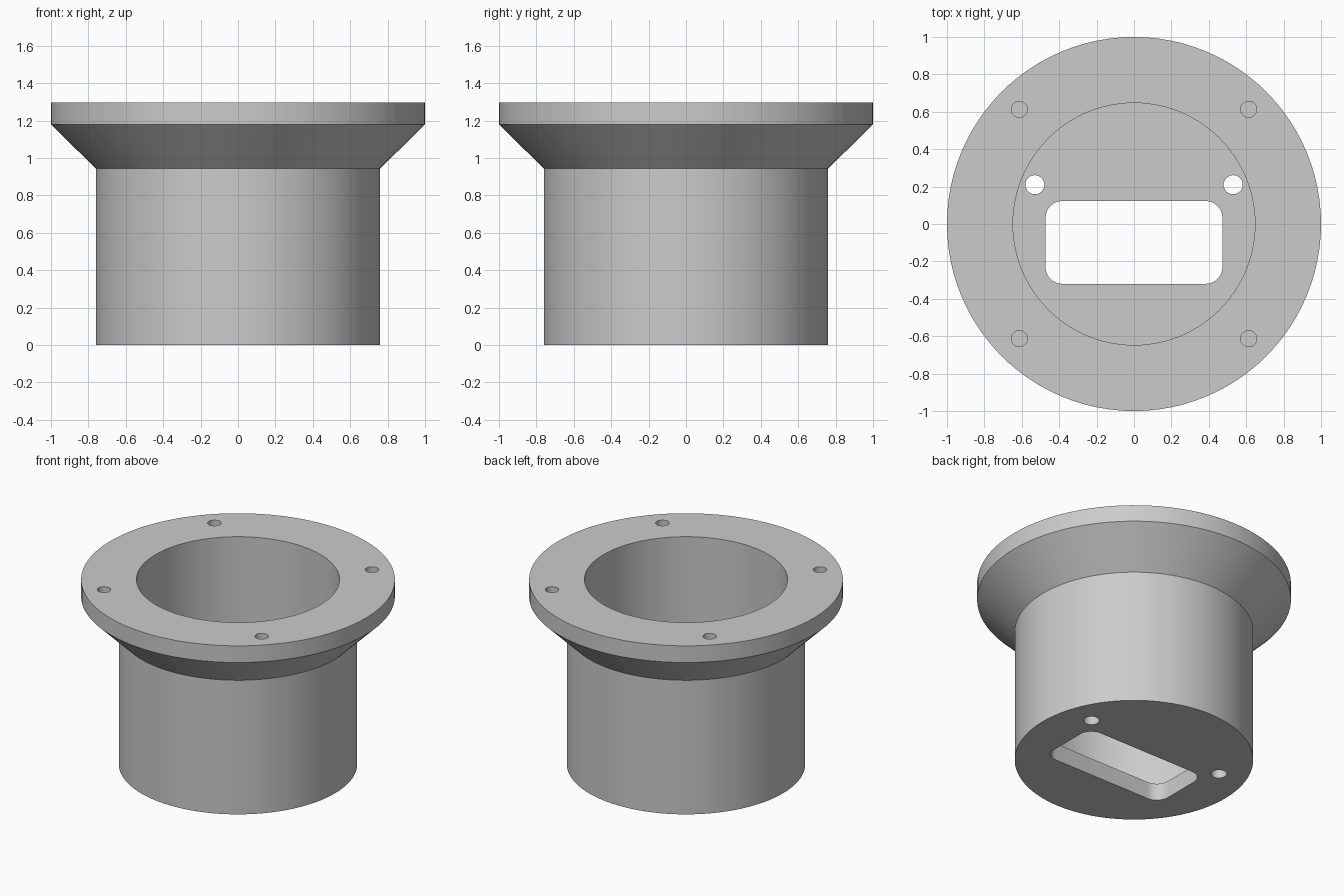
import bpy, bmesh
from math import cos, sin, pi, radians

if "Cube" in bpy.data.objects:
    bpy.data.objects.remove(bpy.data.objects["Cube"])

HEIGHT, FLOOR, SEGMENTS = 1.297, 0.12, 96

grey = bpy.data.materials.new("plain grey")
grey.use_nodes = True
colour = (0.6, 0.6, 0.6, 1)
grey.diffuse_color = colour
grey.node_tree.nodes["Principled BSDF"].inputs["Base Color"].default_value = colour


def make_object(name, bm):
    bmesh.ops.recalc_face_normals(bm, faces=bm.faces)
    mesh = bpy.data.meshes.new(name)
    bm.to_mesh(mesh)
    bm.free()
    obj = bpy.data.objects.new(name, mesh)
    bpy.context.collection.objects.link(obj)
    mesh.materials.append(grey)
    return obj


def circle(x, y, r, count, start=0, sweep=2 * pi):
    return [(x + r * cos(start + sweep * i / count),
             y + r * sin(start + sweep * i / count)) for i in range(count)]


def prism(name, outline, z0, z1):
    bm = bmesh.new()
    base = bm.faces.new([bm.verts.new((x, y, z0)) for x, y in outline])
    top = bmesh.ops.extrude_face_region(bm, geom=[base])["geom"]
    verts = [v for v in top if isinstance(v, bmesh.types.BMVert)]
    bmesh.ops.translate(bm, verts=verts, vec=(0, 0, z1 - z0))
    return make_object(name, bm)


def lathe(name, profile):
    bm = bmesh.new()
    rings = [[bm.verts.new((x, y, z)) for x, y in circle(0, 0, r, SEGMENTS)]
             for r, z in profile]
    for low, high in zip(rings, rings[1:]):
        for i in range(SEGMENTS):
            j = (i + 1) % SEGMENTS
            bm.faces.new((low[i], low[j], high[j], high[i]))
    bm.faces.new(rings[0])
    bm.faces.new(rings[-1])
    return make_object(name, bm)


# Flanged cup: outer wall, flared collar, rim, then the bore down to the floor
cup = lathe("flanged_cup", [(0.76, 0), (0.76, 0.943), (1, 1.18), (1, HEIGHT),
                            (0.647, HEIGHT), (0.647, FLOOR)])

# Rounded rectangular slot through the floor
half_x, low_y, high_y, corner = 0.473, -0.32, 0.123, 0.09
slot = []
for k, (sx, y) in enumerate([(1, high_y - corner), (-1, high_y - corner),
                             (-1, low_y + corner), (1, low_y + corner)]):
    arc = circle(sx * (half_x - corner), y, corner, 8, k * pi / 2, pi / 2)
    a = (k + 1) * pi / 2
    slot += arc + [(sx * (half_x - corner) + corner * cos(a), y + corner * sin(a))]
cutters = [prism("slot_cutter", slot, -0.1, FLOOR + 0.1)]

# Two floor holes and four blind screw holes in the rim
for sx in (-1, 1):
    cutters.append(prism("floor_hole_cutter", circle(sx * 0.53, 0.21, 0.051, 32),
                         -0.1, FLOOR + 0.1))
    for sy in (-1, 1):
        cutters.append(prism("screw_hole_cutter",
                             circle(sx * 0.613, sy * 0.613, 0.043, 32),
                             HEIGHT - 0.13, HEIGHT + 0.1))

bpy.ops.object.select_all(action="DESELECT")
bpy.context.view_layer.objects.active = cup
cup.select_set(True)
for cutter in cutters:
    cutter.hide_render = True
    cut = cup.modifiers.new("cut", "BOOLEAN")
    cut.operation = "DIFFERENCE"
    cut.solver = "EXACT"
    cut.object = cutter
    bpy.ops.object.modifier_apply(modifier=cut.name)
    bpy.data.objects.remove(cutter)

bpy.ops.object.shade_smooth_by_angle(angle=radians(30))
